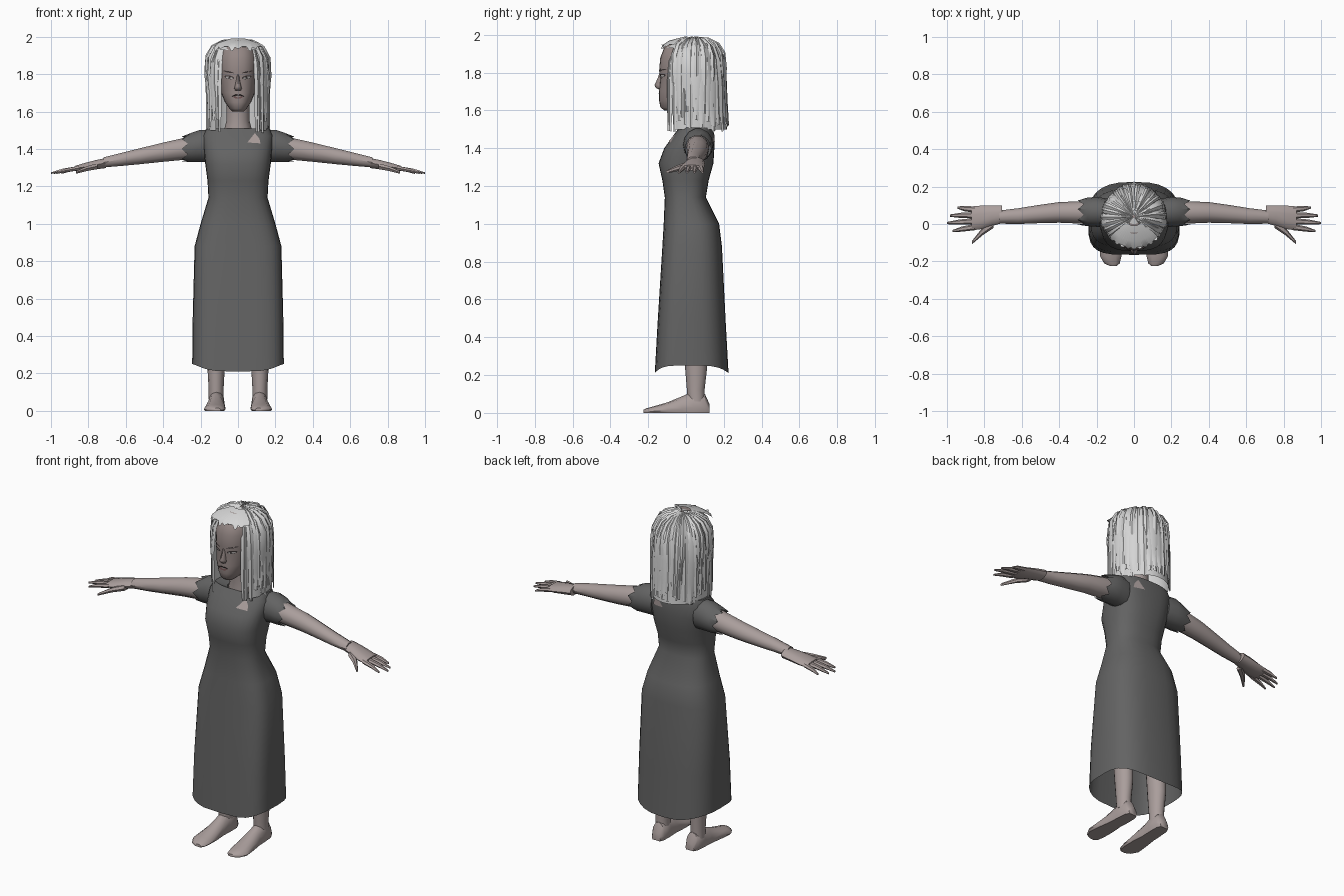
import bpy, bmesh, math, random
from mathutils import Vector
from mathutils.bvhtree import BVHTree

random.seed(4)
if "Cube" in bpy.data.objects:
    bpy.data.objects.remove(bpy.data.objects["Cube"])


def material(name, r, g, b):
    m = bpy.data.materials.new(name)
    m.use_nodes = True
    m.diffuse_color = (r, g, b, 1)
    node = m.node_tree.nodes["Principled BSDF"]
    node.inputs["Base Color"].default_value = (r, g, b, 1)
    node.inputs["Roughness"].default_value = 0.9
    return m


SKIN = material("skin", 0.40, 0.34, 0.33)
FACE = material("face skin", 0.30, 0.245, 0.235)
DRESS = material("charcoal cloth", 0.125, 0.125, 0.125)
HAIR = material("pale hair", 0.66, 0.66, 0.66)
DARK = material("dark lash", 0.05, 0.04, 0.04)
LIPS = material("lips", 0.13, 0.07, 0.07)
WHITE = material("eye white", 0.5, 0.48, 0.47)


def finish(name, bm, mat, angle=40, recalc=True):
    if recalc:
        bmesh.ops.recalc_face_normals(bm, faces=bm.faces[:])
    me = bpy.data.meshes.new(name)
    bm.to_mesh(me)
    bm.free()
    me.materials.append(mat)
    ob = bpy.data.objects.new(name, me)
    bpy.context.collection.objects.link(ob)
    bpy.context.view_layer.objects.active = ob
    bpy.ops.object.select_all(action='DESELECT')
    ob.select_set(True)
    bpy.ops.object.shade_smooth_by_angle(angle=math.radians(angle))
    return ob


def add_loft(bm, rings, closed=True, caps=(True, True)):
    rows = [[bm.verts.new(p) for p in ring] for ring in rings]
    n = len(rows[0])
    for a, b in zip(rows, rows[1:]):
        for i in range(n if closed else n - 1):
            j = (i + 1) % n
            bm.faces.new((a[i], a[j], b[j], b[i]))
    for row, cap in zip((rows[0], rows[-1]), caps):
        if cap:
            bm.faces.new(row)


def loft(name, rings, mat, caps=(True, True), angle=40):
    bm = bmesh.new()
    add_loft(bm, rings, True, caps)
    return finish(name, bm, mat, angle)


def power(v, p):
    return math.copysign(abs(v) ** (2 / p), v)


def level_ring(z, hx, front, back, pf=2, pb=2, n=24, dip=0):
    """Horizontal section with separate front and back fullness."""
    mid, half, pts = (front + back) / 2, (back - front) / 2, []
    for i in range(n):
        t = 2 * math.pi * i / n
        c, s = math.cos(t), math.sin(t)
        p = pf if s < 0 else pb
        pts.append((hx * power(c, p), mid + half * power(s, p), z - dip * abs(s) ** 3))
    return pts


def side_ring(x, y, z, ry, rz, n=10, jag=0):
    """Section of a limb that runs along x."""
    return [(x + (jag if i % 2 else -jag), y + ry * math.cos(2 * math.pi * i / n),
             z + rz * math.sin(2 * math.pi * i / n)) for i in range(n)]


def flip(rings, s):
    return [[(p[0] * s, p[1], p[2]) for p in r] for r in rings]


# Dress body, open at the hem and the neck
dress_levels = [
    (0.25, 0.245, -0.165, 0.225, 4, 2.7, 0.04), (0.50, 0.242, -0.15, 0.21, 4, 2.7, 0.02),
    (0.88, 0.232, -0.125, 0.19, 3.4, 2.6, 0), (1.00, 0.20, -0.118, 0.175, 3, 2.5, 0),
    (1.14, 0.158, -0.112, 0.105, 2.6, 2.4, 0), (1.23, 0.163, -0.125, 0.12, 2.7, 2.4, 0),
    (1.32, 0.175, -0.145, 0.145, 2.8, 2.6, 0), (1.40, 0.183, -0.115, 0.15, 2.8, 2.8, 0),
    (1.47, 0.188, -0.065, 0.15, 2.8, 2.8, 0), (1.51, 0.17, -0.035, 0.14, 2.6, 2.6, 0),
    (1.50, 0.085, -0.03, 0.11, 2, 2, 0)]
dress = loft("dress", [level_ring(z, h, f, b, pf, pb, 28, d)
             for z, h, f, b, pf, pb, d in dress_levels], DRESS, (False, False), 50)

# Neck and head
loft("neck", [level_ring(z, h, f, b, n=14) for z, h, f, b in
     ((1.42, 0.08, -0.03, 0.10), (1.50, 0.075, -0.035, 0.10),
      (1.55, 0.062, -0.03, 0.09), (1.68, 0.062, -0.06, 0.09))], SKIN)
head = loft("head", [level_ring(z, h, f, b, 2.3, 2, 24) for z, h, f, b in
     ((1.60, 0.03, -0.115, -0.03), (1.615, 0.045, -0.135, 0.02), (1.65, 0.07, -0.142, 0.07),
      (1.70, 0.09, -0.143, 0.12), (1.77, 0.10, -0.136, 0.15), (1.81, 0.105, -0.142, 0.17),
      (1.88, 0.107, -0.136, 0.17), (1.94, 0.092, -0.112, 0.15), (1.98, 0.05, -0.05, 0.10))],
     FACE, angle=60)
loft("nose", [level_ring(z, h, f, -0.11, n=8) for z, h, f in
     ((1.712, 0.012, -0.148), (1.722, 0.021, -0.162), (1.735, 0.017, -0.166),
      (1.77, 0.010, -0.150), (1.80, 0.008, -0.140))], FACE, angle=60)


# Thin painted details draped on a surface
def plate(name, target, outline, mat, toward=1, lift=0.004):
    tree = BVHTree.FromPolygons([v.co for v in target.data.vertices],
                                [p.vertices[:] for p in target.data.polygons])
    bm, pts = bmesh.new(), []
    for x, z in outline:
        hit = tree.ray_cast(Vector((x, -toward, z)), Vector((0, toward, 0)))[0]
        pts.append(bm.verts.new((x, hit.y - toward * lift, z)))
    face = bm.faces.new(pts)
    face.normal_update()
    if face.normal.y * toward > 0:
        face.normal_flip()
    return finish(name, bm, mat, recalc=False)


def lens(cx, cz, w, h, n=10, tilt=0):
    pts = []
    for i in range(n):
        t = 2 * math.pi * i / n
        pts.append((cx + w * math.cos(t), cz + h * math.sin(t) + tilt * math.cos(t)))
    return pts


for side, s in (("left", 1), ("right", -1)):
    plate(side + "_lash", head, lens(s * 0.047, 1.783, 0.026, 0.010, tilt=s * 0.004), DARK)
    plate(side + "_eye", head, lens(s * 0.047, 1.781, 0.020, 0.006, tilt=s * 0.003), WHITE, lift=0.006)
    plate(side + "_iris", head, lens(s * 0.046, 1.781, 0.006, 0.006, 8), DARK, lift=0.008)
    plate(side + "_brow", head, lens(s * 0.05, 1.812, 0.030, 0.004, tilt=s * 0.006), DARK)
    plate(side + "_nostril", head, lens(s * 0.012, 1.714, 0.006, 0.003, 6), DARK)
plate("upper_lip", head, [(-.033, 1.682), (-.012, 1.692), (0, 1.689), (.012, 1.692), (.033, 1.682)], DARK)
plate("lower_lip", head, [(-.03, 1.681), (.03, 1.681), (.014, 1.669), (-.014, 1.669)], LIPS)

# Skin showing through at the left shoulder, front and back
for name, toward in (("front_shoulder_patch", 1), ("back_shoulder_patch", -1)):
    plate(name, dress, [(.05, 1.435), (.12, 1.43), (.115, 1.455), (.09, 1.485)], SKIN, toward)

# Arms, sleeves, hands, legs and feet
for side, s in (("left", 1), ("right", -1)):
    loft(side + "_arm", flip([side_ring(*a) for a in
         ((0.17, 0.06, 1.41, 0.06, 0.06), (0.28, 0.062, 1.402, 0.06, 0.062),
          (0.40, 0.062, 1.383, 0.055, 0.054), (0.52, 0.052, 1.362, 0.048, 0.045),
          (0.62, 0.042, 1.345, 0.042, 0.037), (0.72, 0.037, 1.328, 0.035, 0.028))], s), SKIN)
    sleeve = [side_ring(*a, n=14) for a in
              ((0.14, 0.06, 1.415, 0.075, 0.09), (0.20, 0.065, 1.417, 0.08, 0.088),
               (0.25, 0.065, 1.408, 0.076, 0.08))]
    sleeve.append(side_ring(0.285, 0.064, 1.400, 0.068, 0.068, 14, 0.016))
    loft(side + "_sleeve", flip(sleeve, s), DRESS, (True, False))

    # Palm, four fingers and thumb
    bm = bmesh.new()
    add_loft(bm, flip([side_ring(*a) for a in
             ((0.705, 0.052, 1.325, 0.048, 0.028), (0.76, 0.045, 1.316, 0.055, 0.026),
              (0.82, 0.035, 1.304, 0.063, 0.022), (0.87, 0.03, 1.296, 0.064, 0.015))], s))
    for y0, x1, y1 in ((0.077, 0.945, 0.088), (0.047, 0.985, 0.045),
                       (0.015, 1.0, 0.005), (-0.016, 0.97, -0.038)):
        add_loft(bm, flip([side_ring(0.85, y0, 1.298, 0.017, 0.013, 6),
                           side_ring((0.87 + x1) / 2, (y0 + y1) / 2, 1.286, 0.014, 0.011, 6),
                           side_ring(x1, y1, 1.271, 0.006, 0.005, 6)], s))
    add_loft(bm, flip([side_ring(0.75, 0.005, 1.308, 0.026, 0.018, 6),
                       side_ring(0.81, -0.04, 1.295, 0.021, 0.015, 6),
                       side_ring(0.865, -0.098, 1.275, 0.009, 0.008, 6)], s))
    finish(side + "_hand", bm, SKIN)

    leg = [level_ring(z, h, f, b, n=12) for z, h, f, b in
           ((0.06, 0.04, 0.01, 0.10), (0.12, 0.04, 0.005, 0.098),
            (0.24, 0.047, -0.005, 0.112), (0.60, 0.06, -0.03, 0.11))]
    loft(side + "_leg", flip([[(p[0] + 0.117, p[1], p[2]) for p in r] for r in leg], s), SKIN)
    foot = []
    for y, cx, hw, top in ((0.125, 0.112, 0.028, 0.045), (0.10, 0.113, 0.042, 0.10),
                           (0.04, 0.115, 0.045, 0.115), (-0.02, 0.118, 0.045, 0.088),
                           (-0.10, 0.121, 0.055, 0.055), (-0.17, 0.125, 0.058, 0.035),
                           (-0.21, 0.118, 0.042, 0.024), (-0.225, 0.11, 0.018, 0.016)):
        foot.append([(cx + hw * math.cos(t), y, max(0, top * (0.25 + 0.75 * math.sin(t))))
                     for t in (2 * math.pi * i / 12 for i in range(12))])
    loft(side + "_foot", flip(foot, s), SKIN)

# Hair: an under-shell open at the face, then overlapping tapered locks
FALL = ((0.05, 1.985), (0.45, 1.975), (0.75, 1.935), (0.93, 1.86),
        (1.0, 1.74), (1.0, 1.62), (1.0, 1.50))


def hair_point(a, r, z):
    back = max(0, -math.cos(a)) * max(0, 1.8 - z) * 0.06
    return (0.165 * r * math.sin(a), 0.04 - (0.165 * r + back) * math.cos(a), z)


bm = bmesh.new()
angles = [math.radians(48 + 264 * i / 30) for i in range(31)]
add_loft(bm, [[hair_point(a, r * 0.96, z) for a in angles] for r, z in FALL], False, (False, False))
fringe = [math.radians(-50 + 10 * i) for i in range(11)]
add_loft(bm, [[hair_point(a, r * 0.98, z) for a in fringe] for r, z in
              ((0.05, 1.985), (0.45, 1.975), (0.75, 1.955), (0.93, 1.93))], False, (False, False))
finish("hair_shell", bm, HAIR, 50)


def lock(bm, a, width, end, flare, drift=0.0):
    rows = []
    for k, (r, z) in enumerate(FALL):
        f = k / (len(FALL) - 1)
        zz = 1.99 - (1.99 - z) * (1.99 - end) / 0.49
        w = width * (1.0 if k < 5 else 0.85 if k == 5 else 0.35)
        rr = r * (1 + flare * math.sin(math.pi * min(1, f * 1.2)))
        c = a + drift * f
        rows.append([hair_point(c - w, rr, zz), hair_point(c, rr + 0.035, zz + 0.004),
                     hair_point(c + w, rr, zz)])
    add_loft(bm, rows, False, (False, False))


bm = bmesh.new()
for i in range(27):
    a = math.radians(42 + 276 * i / 26)
    lock(bm, a, random.uniform(0.10, 0.17), random.uniform(1.48, 1.56), random.uniform(0, 0.05))
for i in range(16):
    a = math.radians(50 + 260 * i / 15 + random.uniform(-6, 6))
    lock(bm, a, random.uniform(0.07, 0.12), random.uniform(1.52, 1.66),
         random.uniform(0.04, 0.10), random.uniform(-0.1, 0.1))
for s in (1, -1):
    lock(bm, s * 0.72, 0.11, 1.49, 0.02, -s * 0.08)
    lock(bm, s * 1.35, 0.14, 1.59, 0.13)
finish("hair_locks", bm, HAIR, 35)

# Short wisps along the hairline
bm = bmesh.new()
for i in range(9):
    a = math.radians(-44 + 11 * i)
    add_loft(bm, [[hair_point(a - w, r, z), hair_point(a + w, r, z)] for w, r, z in
             ((0.12, 0.3, 1.99), (0.13, 0.8, 1.968), (0.10, 1.0, 1.945),
              (0.03, 1.06, 1.925 + 0.012 * (i % 3)))], False, (False, False))
finish("fringe", bm, HAIR, 35)
